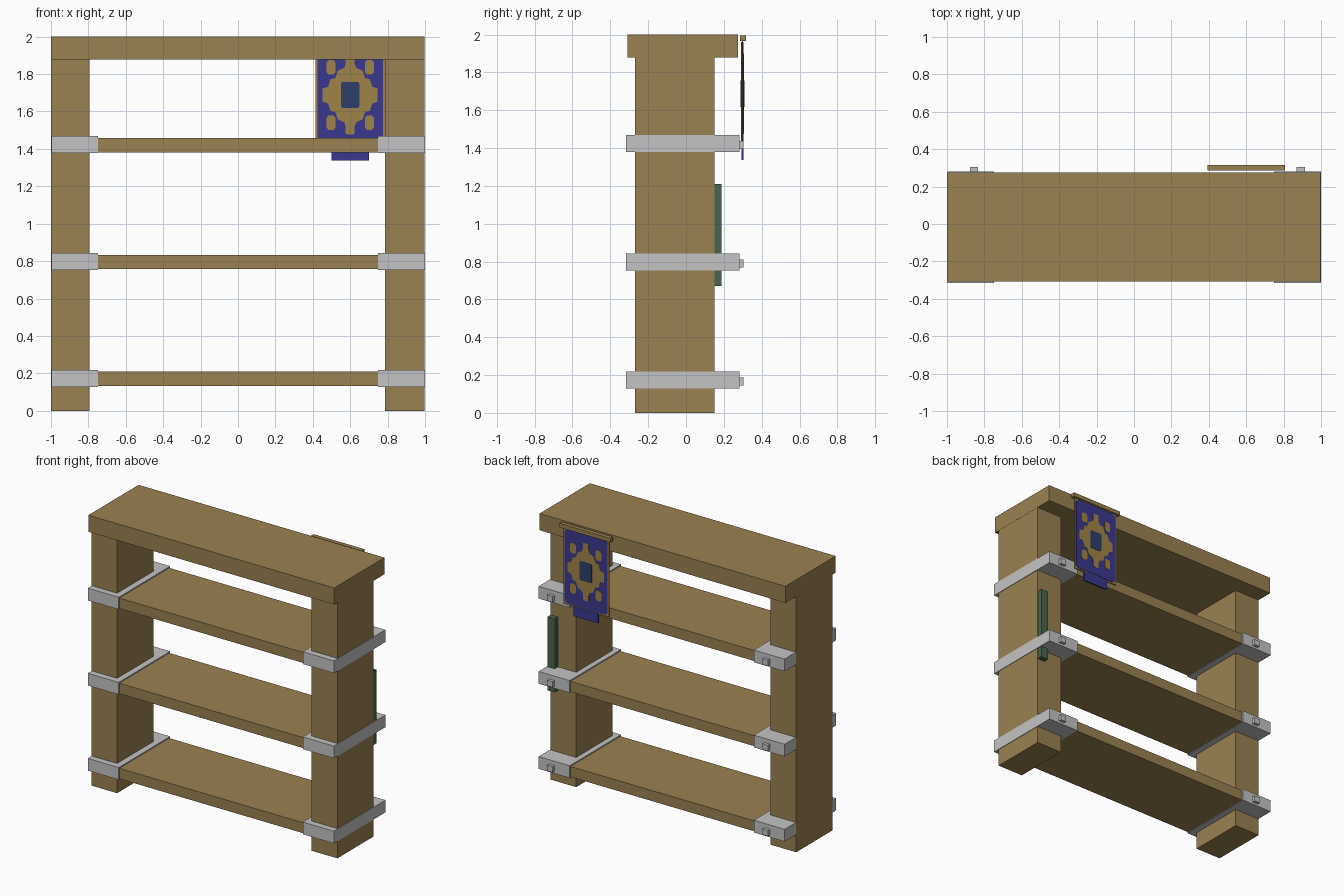
import bpy, bmesh

cube = bpy.data.objects.get("Cube")
if cube:
    bpy.data.objects.remove(cube, do_unlink=True)


def material(name, rgb):
    lin = [((c / 255 + 0.055) / 1.055) ** 2.4 for c in rgb] + [1.0]
    m = bpy.data.materials.new(name)
    m.use_nodes = True
    m.diffuse_color = lin
    bsdf = m.node_tree.nodes["Principled BSDF"]
    bsdf.inputs["Base Color"].default_value = lin
    bsdf.inputs["Roughness"].default_value = 0.8
    return m


WOOD = material("tan wood", (154, 129, 81))
METAL = material("pale grey metal", (196, 196, 197))
BLUE = material("banner blue", (58, 56, 143))
GOLD = material("banner gold", (160, 132, 72))
SLATE = material("slate blue", (46, 62, 108))
GREEN = material("dark green", (74, 100, 76))


def plate(name, outline, y0, y1, mat):
    """Extrude an outline in the x-z plane from y0 to y1."""
    bm = bmesh.new()
    face = bm.faces.new([bm.verts.new((x, y0, z)) for x, z in outline])
    ext = bmesh.ops.extrude_face_region(bm, geom=[face])
    verts = [g for g in ext["geom"] if isinstance(g, bmesh.types.BMVert)]
    bmesh.ops.translate(bm, verts=verts, vec=(0, y1 - y0, 0))
    bmesh.ops.recalc_face_normals(bm, faces=bm.faces)
    mesh = bpy.data.meshes.new(name)
    bm.to_mesh(mesh)
    bm.free()
    mesh.materials.append(mat)
    obj = bpy.data.objects.new(name, mesh)
    bpy.context.collection.objects.link(obj)
    return obj


def box(name, x, y, z, mat):
    return plate(name, [(x[0], z[0]), (x[1], z[0]), (x[1], z[1]), (x[0], z[1])],
                 y[0], y[1], mat)


def four_fold(cx, cz, quarter):
    """Mirror a quarter outline (from the side up to the top) around a centre."""
    q = quarter
    pts = q + [(-x, z) for x, z in reversed(q)]
    pts += [(-x, -z) for x, z in q] + [(x, -z) for x, z in reversed(q)]
    return [(cx + x, cz + z) for x, z in pts]


# Frame: two posts and the thick top board
box("right_post", (-1.0, -0.793), (-0.27, 0.15), (0, 1.88), WOOD)
box("left_post", (0.787, 0.996), (-0.27, 0.15), (0, 1.88), WOOD)
box("top_board", (-1.0, 0.997), (-0.308, 0.275), (1.878, 2.0), WOOD)

# Shelves with a metal bracket and a bolt at each end
for i, z in enumerate((0.128, 0.753, 1.378)):
    n = i + 1
    box(f"shelf_{n}", (-0.9, 0.9), (-0.308, 0.272), (z + 0.004, z + 0.081), WOOD)
    for side, x, bolt in (("right", (-0.998, -0.748), -0.856),
                          ("left", (0.748, 1.0), 0.892)):
        box(f"{side}_bracket_{n}", x, (-0.316, 0.282), (z, z + 0.09), METAL)
        box(f"{side}_bolt_{n}", (bolt - 0.022, bolt + 0.022), (0.28, 0.305),
            (z + 0.016, z + 0.058), METAL)

# Green bar on the back of the left post
box("back_bar", (0.935, 0.994), (0.15, 0.187), (0.67, 1.21), GREEN)

# Hanging banner: rod, gold-edged cloth and lower tab
CX, CZ = 0.6, 1.688
box("banner_rod", (0.392, 0.808), (0.286, 0.316), (1.965, 1.995), WOOD)
box("banner_edging", (0.415, 0.785), (0.295, 0.301), (1.405, 1.97), GOLD)
box("banner_tab", (0.5, 0.7), (0.293, 0.304), (1.338, 1.41), BLUE)

FIELD = [(0.175, 0.255), (0.155, 0.272)]
EMBLEM = [(0.147, 0.035), (0.118, 0.045), (0.105, 0.085), (0.08, 0.09),
          (0.066, 0.13), (0.033, 0.145), (0.024, 0.165), (0.024, 0.205),
          (0.015, 0.212)]
CENTRE = [(0.05, 0.06), (0.042, 0.07)]
SPOT = [(0.024, 0.026), (0.014, 0.038)]

# The same pattern appears on both faces of the banner
for side, y, d in (("front", 0.295, -1), ("back", 0.301, 1)):
    plate(f"banner_field_{side}", four_fold(CX, CZ, FIELD), y, y + d * 0.003, BLUE)
    plate(f"banner_emblem_{side}", four_fold(CX, CZ, EMBLEM), y, y + d * 0.005, GOLD)
    plate(f"banner_centre_{side}", four_fold(CX, CZ, CENTRE), y, y + d * 0.007, SLATE)
    for sx in (-1, 1):
        for sz in (-1, 1):
            plate(f"banner_spot_{side}", four_fold(CX + sx * 0.103, CZ + sz * 0.148, SPOT),
                  y, y + d * 0.005, GOLD)
